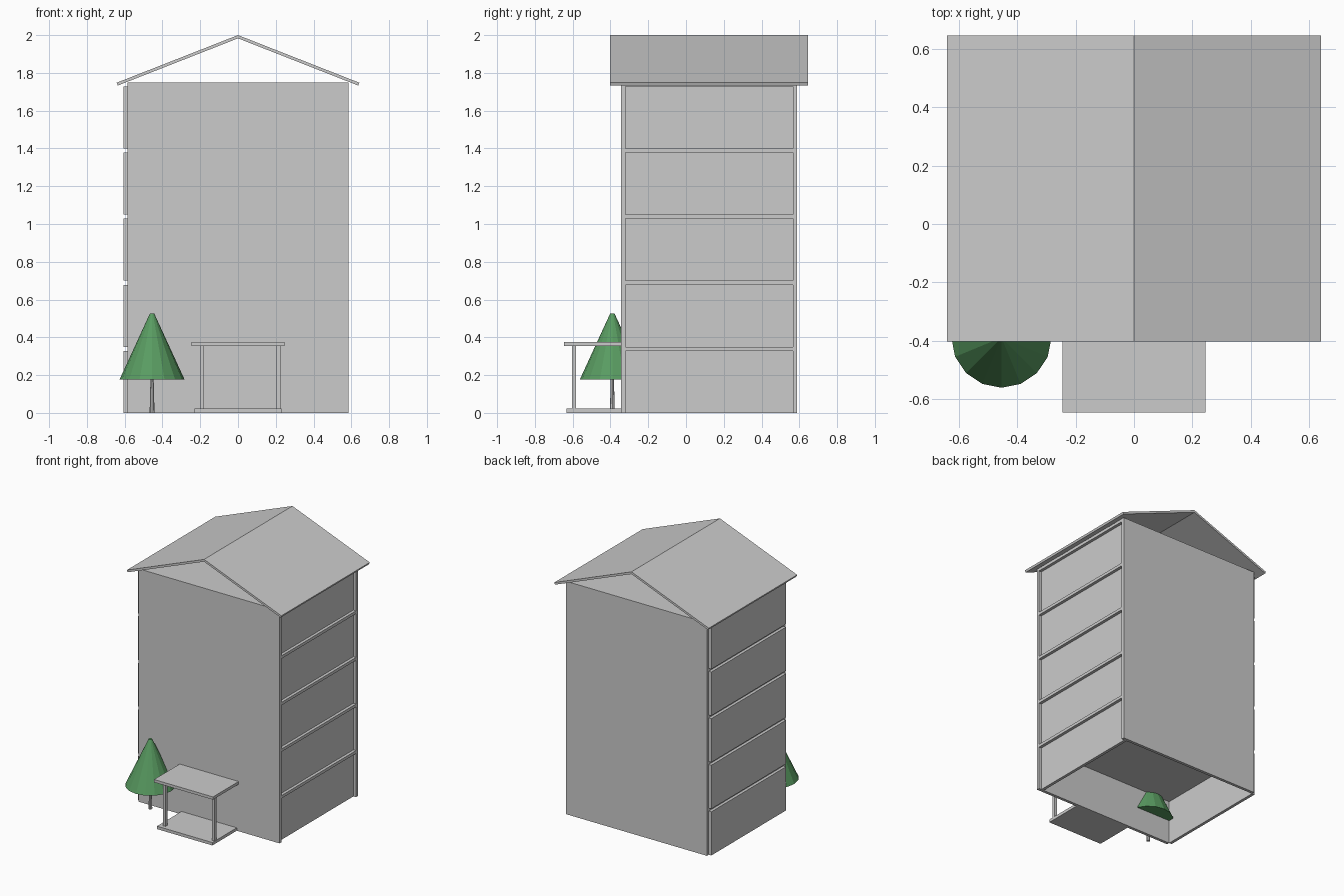
import bpy
import math

old = bpy.data.objects.get("Cube")
if old:
    bpy.data.objects.remove(old, do_unlink=True)


def material(name, rgb):
    mat = bpy.data.materials.new(name)
    mat.use_nodes = True
    mat.diffuse_color = (*rgb, 1)
    mat.node_tree.nodes["Principled BSDF"].inputs["Base Color"].default_value = (*rgb, 1)
    return mat


grey = material("light grey", (0.6, 0.6, 0.6))
green = material("leaf green", (0.1, 0.33, 0.12))


def finish(obj, name, mat):
    obj.name = name
    obj.data.materials.append(mat)
    return obj


def box(name, x, y, z):
    """Axis-aligned box from (min, max) pairs."""
    spans = (x, y, z)
    bpy.ops.mesh.primitive_cube_add(size=1, location=[(a + b) / 2 for a, b in spans])
    obj = bpy.context.object
    obj.scale = [b - a for a, b in spans]
    bpy.ops.object.transform_apply(location=False, rotation=False, scale=True)
    return finish(obj, name, grey)


def cone(name, r1, r2, bottom, top, sides, mat):
    bpy.ops.mesh.primitive_cone_add(vertices=sides, radius1=r1, radius2=r2, depth=top - bottom,
                                    location=(-0.455, -0.39, (bottom + top) / 2))
    return finish(bpy.context.object, name, mat)


# Front and back walls
HALF, T = 0.585, 0.022
FRONT, BACK, TOP = -0.343, 0.588, 1.75
inner = (FRONT + T, BACK - T)
box("front_wall", (-HALF, HALF), (FRONT, FRONT + T), (0, TOP))
box("back_wall", (-HALF, HALF), (BACK - T, BACK), (0, TOP))

# Five storeys: a ceiling slab, a proud panel on one side, a recessed one on the other
STOREY = TOP / 5
for i in range(5):
    low = i * STOREY
    high = low + STOREY - T
    box(f"floor_slab_{i + 1}", (-HALF, HALF), inner, (high, high + T))
    box(f"right_panel_{i + 1}", (-HALF - T, -HALF), inner, (low, high))
    box(f"left_panel_{i + 1}", (HALF - 2 * T, HALF - T), inner, (low, high))

# Open gable roof: one thin sloping board per side
RUN, RISE, THICK = 0.642, 0.252, 0.016
length = math.hypot(RUN, RISE)
nx, nz = RISE / length * THICK, RUN / length * THICK
drop = THICK * length / RUN
for side, label in ((-1, "right"), (1, "left")):
    profile = [(0, 2), (RUN, 2 - RISE), (RUN - nx, 2 - RISE - nz), (0, 2 - drop)]
    verts = [(side * x, y, z) for y in (-0.403, 0.647) for x, z in profile]
    faces = [(0, 1, 2, 3), (7, 6, 5, 4)]
    faces += [(k, k + 4, (k + 1) % 4 + 4, (k + 1) % 4) for k in range(4)]
    if side < 0:
        faces = [f[::-1] for f in faces]
    mesh = bpy.data.meshes.new("roof_board")
    mesh.from_pydata(verts, [], faces)
    mesh.flip_normals()
    roof = bpy.data.objects.new("roof_board", mesh)
    bpy.context.collection.objects.link(roof)
    finish(roof, f"{label}_roof_board", grey)

# Entrance porch
box("porch_floor", (-0.23, 0.23), (-0.633, FRONT), (0, 0.022))
box("porch_roof", (-0.245, 0.245), (-0.647, FRONT), (0.353, 0.374))
for label, x in (("right", -0.202), ("left", 0.205)):
    box(f"{label}_porch_post", (x, x + T), (-0.604, -0.604 + T), (0.022, 0.353))

# Tree beside the porch
cone("tree_trunk", 0.013, 0.008, 0, 0.2, 8, grey)
cone("tree_foliage", 0.172, 0.012, 0.177, 0.525, 16, green)
